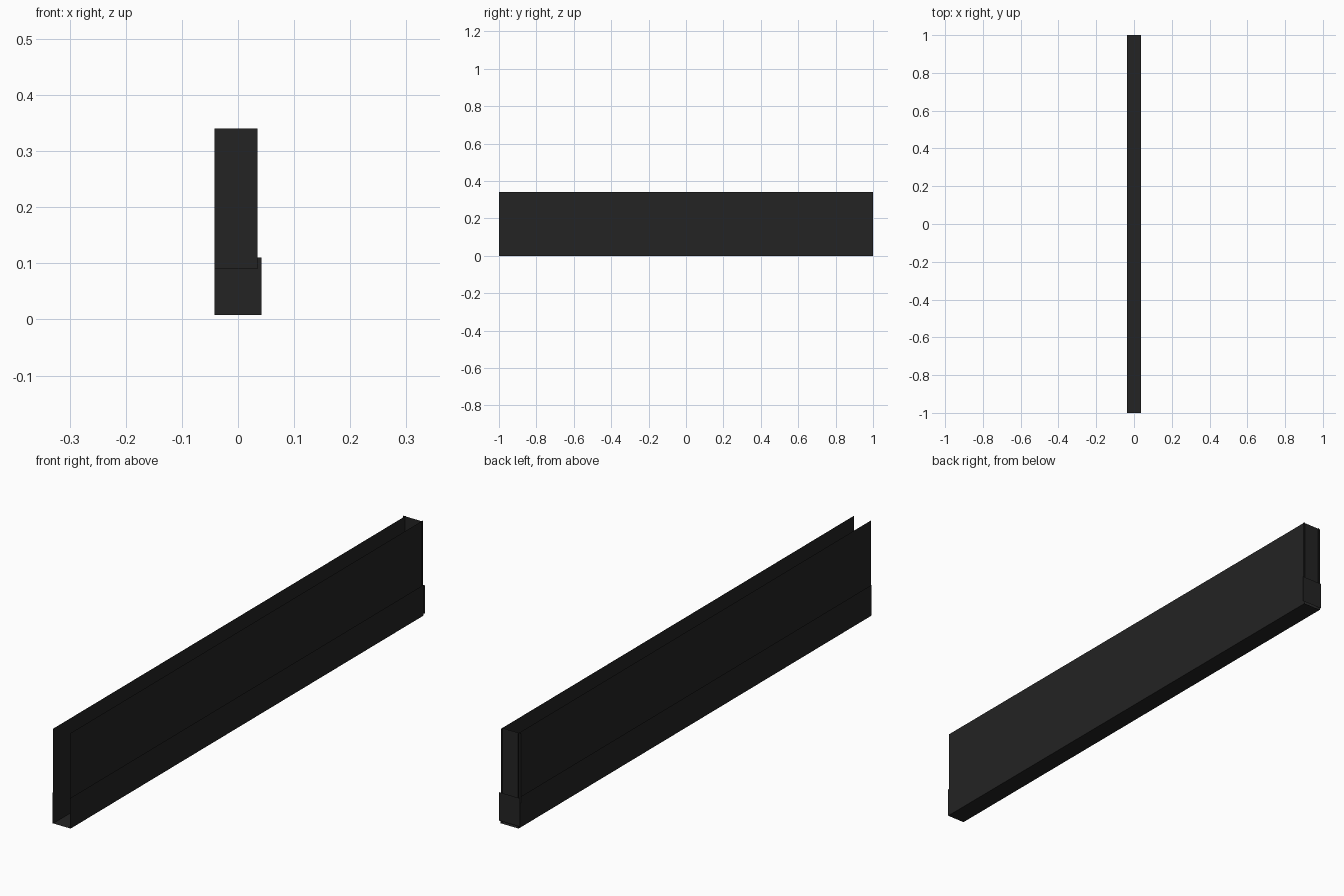
import bpy

if "Cube" in bpy.data.objects:
    bpy.data.objects.remove(bpy.data.objects["Cube"])

mat = bpy.data.materials.new("near black")
mat.diffuse_color = (0.017, 0.017, 0.017, 1)
mat.use_nodes = True
mat.node_tree.nodes["Principled BSDF"].inputs["Base Color"].default_value = mat.diffuse_color


def sheet(name, *quads):
    """Thin sheet part made of flat four-cornered faces."""
    verts = [v for q in quads for v in q]
    faces = [tuple(range(i * 4, i * 4 + 4)) for i in range(len(quads))]
    me = bpy.data.meshes.new(name)
    me.from_pydata(verts, [], faces)
    me.materials.append(mat)
    ob = bpy.data.objects.new(name, me)
    bpy.context.collection.objects.link(ob)
    return ob


def side(x, y0, y1, z0, z1):
    """Vertical face at x, facing outward."""
    q = [(x, y0, z0), (x, y1, z0), (x, y1, z1), (x, y0, z1)]
    return q if x > 0 else q[::-1]


def end(x0, x1, y, z0, z1):
    """Vertical face at y, facing backward."""
    return [(x1, y, z0), (x0, y, z0), (x0, y, z1), (x1, y, z1)]


# long side walls with a slightly wider lower skirt
for s, label in ((-1, "left"), (1, "right")):
    sheet(label + "_wall", side(s * 0.033, -1, 1, 0, 0.34))
    sheet(label + "_skirt", side(s * 0.036, -1, 1, 0, 0.11))

# floor of the channel
sheet("floor", [(-0.036, -1, 0), (-0.036, 1, 0), (0.036, 1, 0), (0.036, -1, 0)])

# back end: upper plate, and a wider lower plate behind it
sheet("upper_end_plate", end(-0.042, 0.035, 0.994, 0.09, 0.34))
sheet("lower_end_plate", end(-0.042, 0.042, 1.0, 0.008, 0.11))
